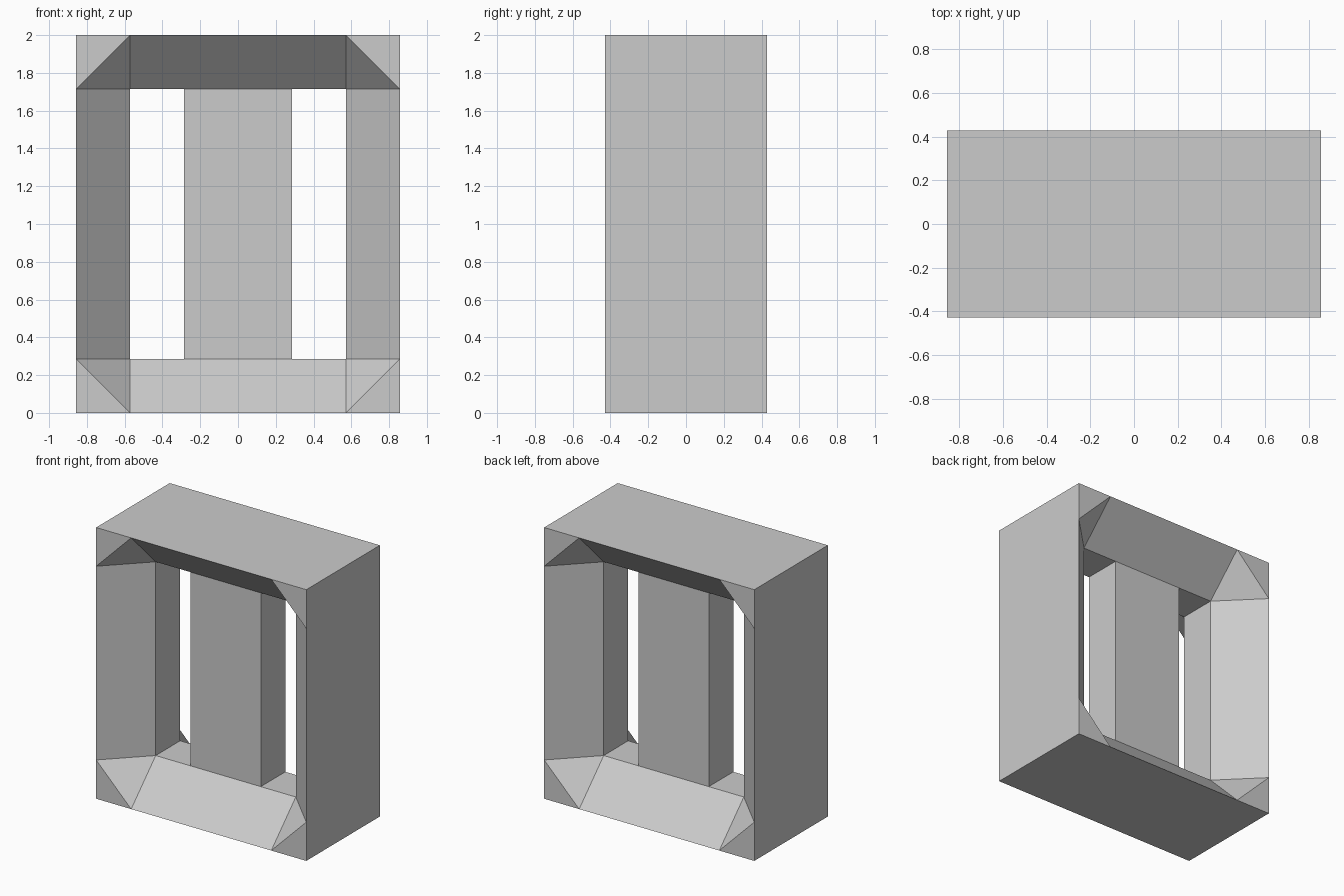
import bpy
import bmesh

if "Cube" in bpy.data.objects:
    bpy.data.objects.remove(bpy.data.objects["Cube"])

U = 2 / 7  # module: the model is 6 x 3 x 7 modules


def finish(bm, name):
    bmesh.ops.recalc_face_normals(bm, faces=bm.faces[:])
    mesh = bpy.data.meshes.new(name)
    bm.to_mesh(mesh)
    bm.free()
    obj = bpy.data.objects.new(name, mesh)
    bpy.context.collection.objects.link(obj)
    return obj


# Window frame: box shell, splayed reveals on both faces, chamfered corners
bm = bmesh.new()
corners = [(-1, -1), (1, -1), (1, 1), (-1, 1)]  # (x side, z side), in order round the frame
rings = {}
for y in (-1, 1):
    rings[y] = []
    for sx, sz in corners:
        points = {
            "outer": (3 * sx, 1.5 * y, 3.5 * sz),
            "side": (3 * sx, 1.5 * y, 2.5 * sz),
            "level": (2 * sx, 1.5 * y, 3.5 * sz),
            "inner": (2 * sx, 0.5 * y, 2.5 * sz),
        }
        rings[y].append({k: bm.verts.new((px * U, py * U, (pz + 3.5) * U))
                         for k, (px, py, pz) in points.items()})

for i in range(4):
    j = (i + 1) % 4
    edge = "level" if i % 2 == 0 else "side"
    for y in (-1, 1):
        a, b = rings[y][i], rings[y][j]
        # flat corner, corner chamfer and splayed reveal
        bm.faces.new((a["outer"], a["side"], a["level"]))
        bm.faces.new((a["inner"], a["side"], a["level"]))
        bm.faces.new((a[edge], b[edge], b["inner"], a["inner"]))
    fa, fb, ba, bb = rings[-1][i], rings[-1][j], rings[1][i], rings[1][j]
    # outside face and inner wall
    bm.faces.new((fa["outer"], fa[edge], fb[edge], fb["outer"],
                  bb["outer"], bb[edge], ba[edge], ba["outer"]))
    bm.faces.new((fa["inner"], fb["inner"], bb["inner"], ba["inner"]))
finish(bm, "window_frame")

# Central post standing in the opening
bm = bmesh.new()
bmesh.ops.create_cube(bm, size=1)
bmesh.ops.scale(bm, vec=(2 * U, U, 5 * U), verts=bm.verts)
bmesh.ops.translate(bm, vec=(0, 0, 3.5 * U), verts=bm.verts)
finish(bm, "central_post")
